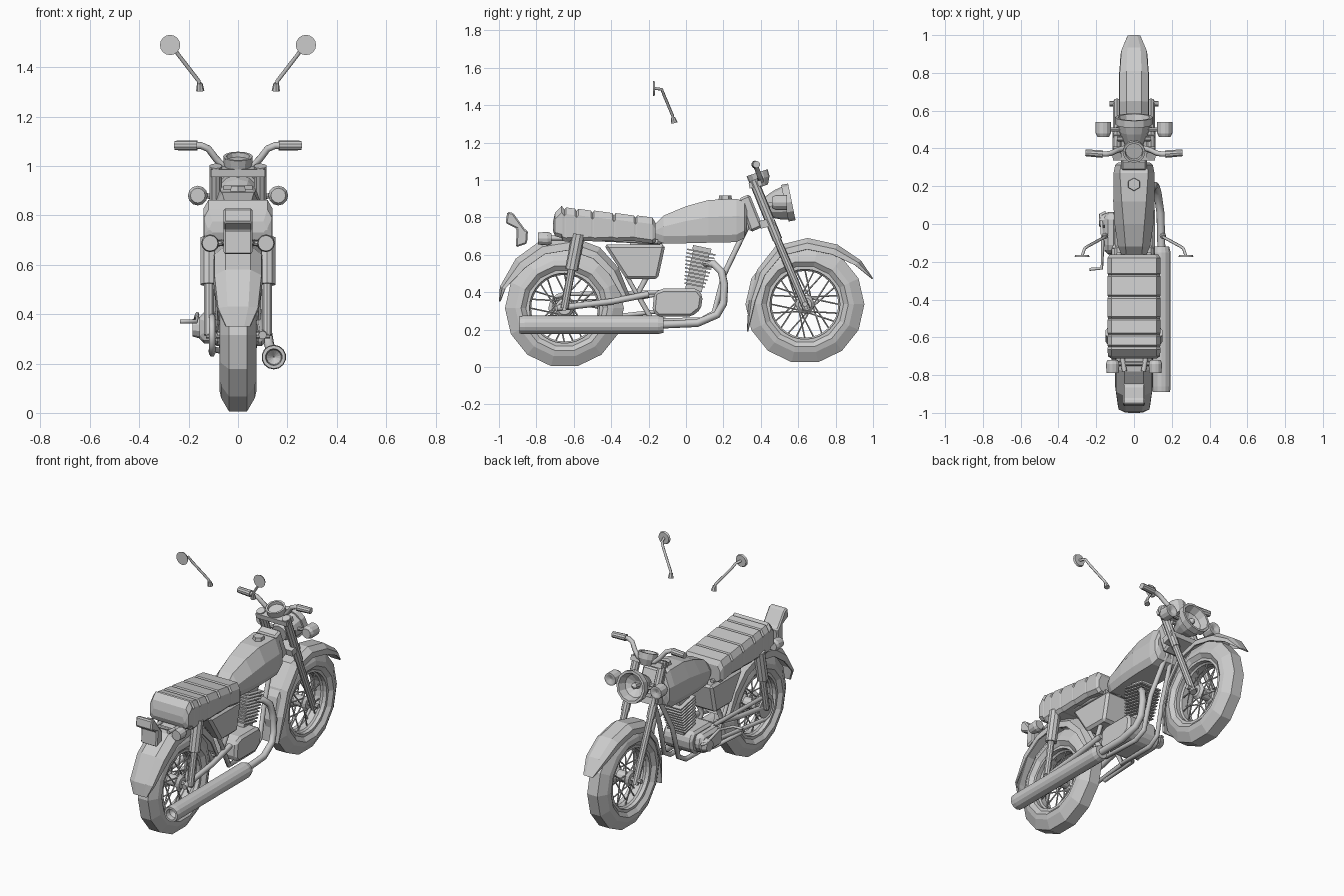
import bpy, bmesh, math
from mathutils import Vector


def finish(name, bm):
    bmesh.ops.remove_doubles(bm, verts=bm.verts, dist=0.0002)
    bmesh.ops.recalc_face_normals(bm, faces=bm.faces)
    me = bpy.data.meshes.new(name)
    bm.to_mesh(me)
    bm.free()
    ob = bpy.data.objects.new(name, me)
    bpy.context.collection.objects.link(ob)
    return ob


def loft(name, rings, closed=True, caps=True, loop=False):
    """Skin a list of equal-length point rings."""
    bm = bmesh.new()
    vs = [[bm.verts.new(p) for p in r] for r in rings]
    n = len(vs[0])
    pairs = list(zip(vs, vs[1:])) + ([(vs[-1], vs[0])] if loop else [])
    for a, b in pairs:
        for i in range(n if closed else n - 1):
            j = (i + 1) % n
            bm.faces.new((a[i], a[j], b[j], b[i]))
    if caps and closed and not loop:
        bm.faces.new(vs[0])
        bm.faces.new(vs[-1])
    return finish(name, bm)


def lathe(name, origin, axis, profile, n=12, loop=False, phase=0.0):
    """Revolve (axial, radius) points about an axis."""
    o, a = Vector(origin), Vector(axis).normalized()
    u = a.cross(Vector((1, 0, 0)) if abs(a.x) < .9 else Vector((0, 1, 0))).normalized()
    w = a.cross(u)
    ts = [2 * math.pi * i / n + phase for i in range(n)]
    rings = [[o + a * d + (u * math.cos(t) + w * math.sin(t)) * max(r, 1e-5) for t in ts]
             for d, r in profile]
    return loft(name, rings, loop=loop, caps=False)


def rod(name, a, b, r0, r1=None, n=8):
    a, b = Vector(a), Vector(b)
    d = (b - a).length
    return lathe(name, a, b - a, [(0, 0), (0, r0), (d, r0 if r1 is None else r1), (d, 0)], n)


def prism(name, yz, x0, x1, bevel=0.0):
    ob = loft(name, [[(x, y, z) for y, z in yz] for x in (x0, x1)])
    if bevel:
        m = ob.modifiers.new("bevel", 'BEVEL')
        m.width, m.segments = bevel, 1
    return ob


def tube(name, pts, r, res=2):
    cu = bpy.data.curves.new(name, 'CURVE')
    cu.dimensions = '3D'
    cu.bevel_depth, cu.bevel_resolution, cu.use_fill_caps = r, res, True
    sp = cu.splines.new('POLY')
    sp.points.add(len(pts) - 1)
    for p, c in zip(sp.points, pts):
        p.co = (*c, 1)
    ob = bpy.data.objects.new(name, cu)
    bpy.context.collection.objects.link(ob)
    return ob


SIDES = ((1, "right"), (-1, "left"))

# Wheels: faceted tyre, round rim, hub and crossed spokes
for name, cy, cz in (("rear", -.65, .315), ("front", .636, .336)):
    c = Vector((0, cy, cz))
    half = [(-.05, .2), (-.075, .232), (-.068, .262), (-.036, .318)]
    lathe(name + "_tyre", c, (1, 0, 0), half + [(-x, r) for x, r in reversed(half)], 14, True, math.pi / 2)
    lathe(name + "_rim", c, (1, 0, 0), [(-.055, .187), (-.055, .215), (.055, .215), (.055, .187),
                                        (.03, .187), (.02, .178), (-.02, .178), (-.03, .187)], 32, True)
    lathe(name + "_hub", c, (1, 0, 0), [(-.06, 0), (-.06, .035), (-.045, .05), (-.03, .035), (.03, .035),
                                        (.045, .05), (.06, .035), (.06, 0)], 14)
    rod(name + "_axle", c - Vector((.13, 0, 0)), c + Vector((.13, 0, 0)), .014)
    for i in range(24):
        t = i * math.tau / 24
        k = t + (.9 if i % 4 < 2 else -.9)
        x = .042 * (1 if i % 2 else -1)
        rod(name + "_spoke", c + Vector((x, .042 * math.cos(k), .042 * math.sin(k))),
            c + Vector((x * .3, .182 * math.cos(t), .182 * math.sin(t))), .0045, n=5)

# Mudguards: (y, z, half width, side depth)
guards = {
    "rear": (-.65, .315, [(-1, .35, .05, .005), (-.995, .43, .085, .03), (-.91, .58, .1, .07), (-.78, .675, .1, .075),
                          (-.62, .70, .1, .075), (-.46, .64, .1, .07), (-.36, .53, .095, .06), (-.3, .38, .09, .04)]),
    "front": (.636, .336, [(1, .475, .035, .005), (.935, .57, .07, .04), (.81, .655, .08, .06), (.65, .69, .08, .06),
                           (.48, .648, .08, .06), (.38, .52, .08, .05), (.335, .36, .08, .035), (.325, .19, .06, .005)])}
for name, (cy, cz, path) in guards.items():
    rings = []
    for y, z, w, d in path:
        n = Vector((0, cy - y, cz - z)).normalized()
        p = Vector((0, y, z))
        rings.append([p + n * d * k + Vector((w * s, 0, 0))
                      for s, k in ((-1, 1), (-.95, .45), (-.5, 0), (.5, 0), (.95, .45), (1, 1))])
    ob = loft(name + "_mudguard", rings, closed=False)
    m = ob.modifiers.new("thickness", 'SOLIDIFY')
    m.thickness = .008

# Seat with cross grooves
cuts = [-.27, -.385, -.5, -.585, -.65]
stations = [(-.712, .775, .73, .12), (-.70, .825, .70, .138), (-.665, .862, .69, .14)]
for y in sorted(cuts):
    top = .80 + (-.18 - y) * .115
    stations += [(y - .009, top, .675, .14), (y, top - .012, .673, .138), (y + .009, top, .671, .14)]
stations += [(-.18, .80, .66, .14), (-.162, .77, .67, .13)]
loft("seat", [[(s * w * k, y, z) for s, k, z in
               ((-1, .86, b), (-1, 1, b + .02), (-1, 1, t - .035), (-1, .86, t),
                (1, .86, t), (1, 1, t - .035), (1, 1, b + .02), (1, .86, b))] for y, t, b, w in stations])

# Fuel tank and cap: (y, top, bottom, half width, top half width)
tank = [(-.175, .755, .68, .06, .04), (-.12, .81, .662, .085, .045), (0, .86, .662, .103, .055),
        (.12, .893, .665, .11, .065), (.27, .90, .668, .108, .075), (.312, .882, .69, .1, .07), (.325, .86, .73, .085, .06)]
loft("fuel_tank", [[(-w * .8, y, b), (-w, y, b + .04), (-w, y, b + (t - b) * .6), (-u, y, t),
                    (u, y, t), (w, y, b + (t - b) * .6), (w, y, b + .04), (w * .8, y, b)] for y, t, b, w, u in tank])
rod("fuel_cap", (0, .21, .89), (0, .21, .918), .036, .033, 6)

# Side panels, engine case and covers
prism("side_panels", [(-.44, .655), (-.11, .655), (-.15, .47), (-.32, .47)], -.105, .105, .015)
case = [(-.18, .30), (-.17, .40), (-.12, .42), (.06, .42), (.09, .38), (.08, .31), (.03, .27), (-.15, .27)]
prism("engine_case", case, -.1, .11, .015)
prism("left_engine_cover", [(y * .85 - .01, .345 + (z - .345) * .85) for y, z in case], -.155, -.09, .02)
rod("clutch_boss", (-.15, .02, .345), (-.185, .02, .345), .045, .035, 10)

# Finned cylinder leaning forward
base, up = Vector((0, .04, .41)), Vector((0, .2, .98)).normalized()
fwd = Vector((0, .98, -.2)).normalized()


def fin(name, h, t, w, l):
    loft(name, [[base + up * k + fwd * l * b + Vector((w * a, 0, 0))
                 for a, b in ((-1, -1), (1, -1), (1, 1), (-1, 1))] for k in (h, h + t)])


fin("cylinder_core", 0, .22, .045, .045)
for i in range(10):
    fin("cooling_fin", .025 + i * .02, .008, .065 + .001 * i, .056 + .003 * min(i, 7))
fin("head_cap", .215, .022, .05, .05)

# Exhaust
tube("exhaust_pipe", [(.03, .1, .555), (.07, .15, .55), (.095, .19, .51), (.105, .205, .44), (.115, .2, .34),
                      (.125, .165, .28), (.14, .06, .235), (.145, -.13, .227)], .021)
lathe("muffler", (.145, -.89, .226), (0, 1, 0), [(.06, 0), (.03, .03), (0, .034), (0, .047), (.03, .05),
                                                (.74, .05), (.77, .042), (.77, 0)], 14)

# Frame tubes and swingarm
tube("backbone", [(0, .33, .8), (0, -.15, .68), (0, -.3, .66)], .025)
for s, n in SIDES:
    tube(n + "_down_tube", [(.015 * s, .34, .78), (.045 * s, .205, .5), (.05 * s, .15, .29), (.055 * s, .08, .25),
                            (.06 * s, -.18, .25), (.07 * s, -.26, .39), (.075 * s, -.2, .5)], .015)
    tube(n + "_seat_rail", [(.08 * s, -.15, .67), (.085 * s, -.58, .69), (.05 * s, -.78, .69)], .013)
    tube(n + "_swingarm", [(.085 * s, -.2, .39), (.095 * s, -.4, .35), (.1 * s, -.69, .315)], .017)
    tube(n + "_rear_stay", [(.07 * s, -.2, .28), (.08 * s, -.28, .42), (.08 * s, -.38, .6)], .012)
    # Rear shock absorbers
    rod(n + "_shock_cover", (.118 * s, -.575, .71), (.118 * s, -.612, .52), .035, .035, 10)
    rod(n + "_shock_body", (.118 * s, -.61, .53), (.118 * s, -.65, .315), .021, .021, 10)
    # Fork legs
    rod(n + "_fork_upper", (.09 * s, .36, 1.0), (.09 * s, .49, .68), .026, .026, 10)
    rod(n + "_fork_lower", (.09 * s, .48, .70), (.09 * s, .645, .31), .021, .021, 10)
    # Handlebar and grips
    tube(n + "_handlebar", [(0, .405, .985), (.06 * s, .40, 1.0), (.09 * s, .39, 1.03), (.12 * s, .375, 1.07),
                            (.15 * s, .37, 1.083), (.25 * s, .375, 1.083)], .014)
    rod(n + "_grip", (.165 * s, .37, 1.083), (.257 * s, .377, 1.083), .021, .019, 10)
    # Indicators
    lathe(n + "_front_indicator", (.163 * s, .46, .88), (0, 1, 0),
          [(0, 0), (0, .03), (.02, .04), (.08, .04), (.08, .03), (.07, 0)], 12)
    rod(n + "_front_indicator_stem", (.08 * s, .5, .875), (.14 * s, .5, .88), .011)
    lathe(n + "_rear_indicator", (.113 * s, -.79, .687), (0, 1, 0),
          [(0, 0), (0, .032), (.05, .036), (.07, .028), (.07, 0)], 12)
    # Mirrors floating above
    rod(n + "_mirror_base", (.153 * s, -.062, 1.305), (.155 * s, -.07, 1.335), .017, .011)
    tube(n + "_mirror_stem", [(.155 * s, -.068, 1.325), (.16 * s, -.072, 1.345), (.245 * s, -.118, 1.455),
                              (.262 * s, -.13, 1.485), (.275 * s, -.17, 1.49)], .008, 1)
    rod(n + "_mirror", (.275 * s, -.165, 1.49), (.275 * s, -.176, 1.49), .036, .041, 16)
rod("rear_indicator_bar", (-.115, -.74, .687), (.115, -.74, .687), .011)

# Steering head, clamps, headlight and gauge
prism("fork_shroud", [(.28, .90), (.34, .925), (.41, .75), (.345, .72)], -.07, .07, .012)
prism("upper_clamp", [(.34, .955), (.335, .985), (.40, 1.0), (.41, .97)], -.11, .11)
prism("lower_clamp", [(.40, .74), (.39, .78), (.47, .80), (.48, .76)], -.11, .11)
lathe("headlight", (0, .548, .88), (0, .98, .2), [(-.13, 0), (-.13, .05), (-.06, .08), (-.02, .089), (-.02, .1),
                                                 (.018, .1), (.018, .085), (-.03, .07), (-.06, .025), (-.06, 0)], 12)
lathe("headlight_bulb", (0, .548, .88), (0, .98, .2), [(-.06, .02), (-.02, .02), (0, 0)], 8)
rod("headlight_bar", (-.09, .45, .87), (.09, .45, .87), .013)
lathe("gauge", (0, .405, .965), (0, -.32, .95), [(0, 0), (0, .035), (.04, .057), (.078, .06), (.078, .048),
                                                (.06, .045), (.06, 0)], 12)

# Tail bracket and lamp
prism("tail_bracket", [(-.965, .77), (-.955, .83), (-.925, .825), (-.86, .735), (-.845, .73), (-.85, .66),
                       (-.91, .64), (-.905, .74)], -.058, .058, .008)

# Chain case loop, sprocket, gear lever, peg and stand
for k, (ya, yb, za, zb, ra, rb) in enumerate([(-.65, -.13, .315, .35, .075, .05)]):
    arc = [(yb + rb * math.sin(t), zb + rb * math.cos(t)) for t in [i * math.pi / 6 for i in range(7)]]
    arc += [(ya - ra * math.sin(t), za - ra * math.cos(t)) for t in [i * math.pi / 6 for i in range(7)]]
    tube("chain_loop", [(-.105, y, z) for y, z in arc + arc[:1]], .013, 1)
rod("sprocket", (-.1, -.65, .315), (-.112, -.65, .315), .062, n=16)
tube("gear_lever", [(-.15, .06, .36), (-.175, .05, .37), (-.165, -.1, .4), (-.17, -.235, .37), (-.235, -.24, .37)], .009, 1)
tube("side_stand", [(-.07, -.1, .25), (-.105, -.14, .26), (-.11, -.4, .25)], .012, 1)
